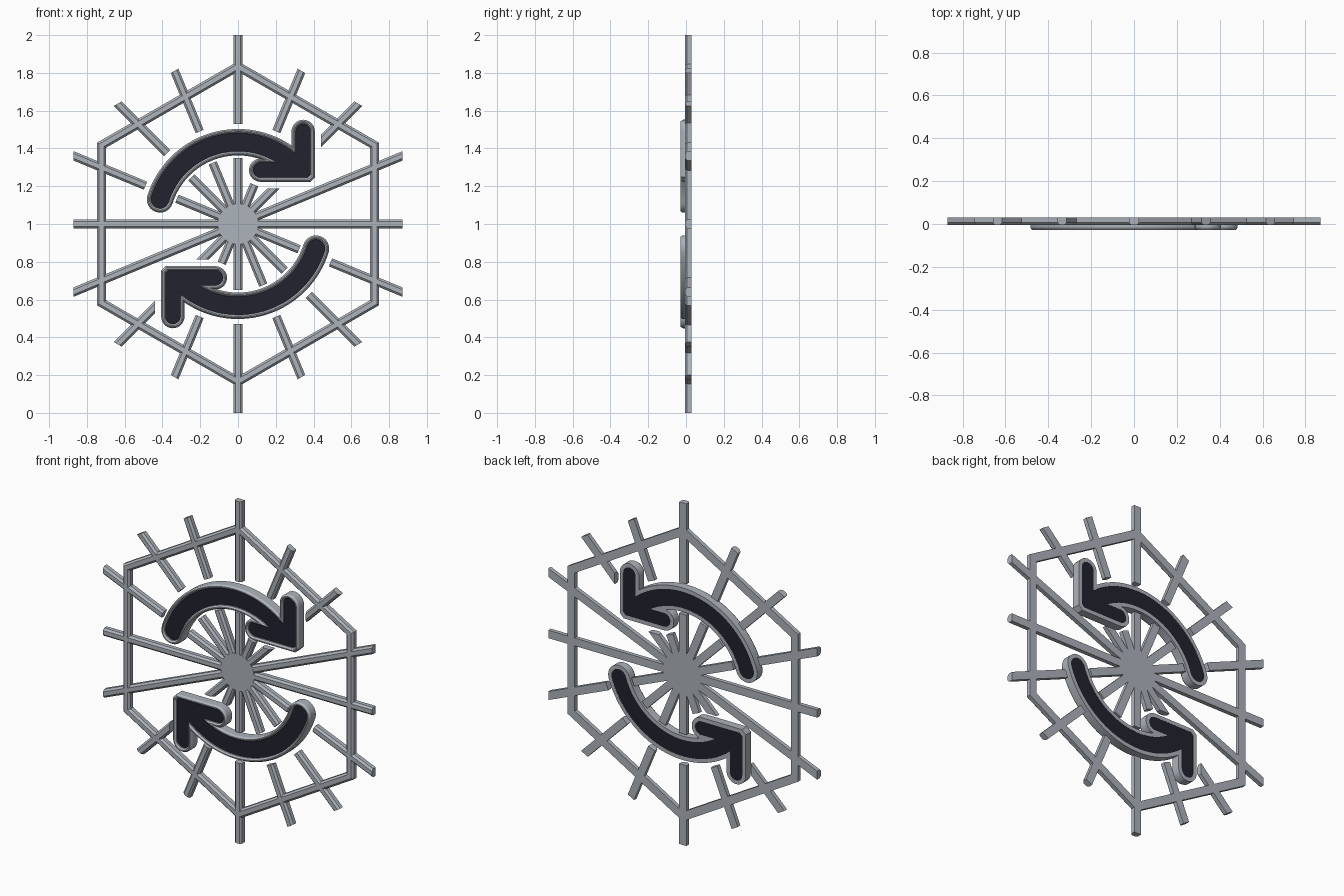
import bpy, bmesh
from math import sin, cos, asin, acos, radians, degrees, pi

if "Cube" in bpy.data.objects:
    bpy.data.objects.remove(bpy.data.objects["Cube"])


def material(name, rgb, rough):
    m = bpy.data.materials.new(name)
    m.use_nodes = True
    m.diffuse_color = (*rgb, 1)
    bsdf = m.node_tree.nodes["Principled BSDF"]
    bsdf.inputs["Base Color"].default_value = (*rgb, 1)
    bsdf.inputs["Roughness"].default_value = rough
    return m


GREY = material("light grey", (0.42, 0.455, 0.50), 0.6)
DARK = material("dark navy", (0.015, 0.016, 0.027), 0.6)

BACK, FRONT, CENTRE = 0.03, -0.005, 1.0
CHAMFER = 0.011


def loft(name, rings, closed=False, cap_mat=0, smooth=False):
    """Bridge outlines given as (list of (x, z), y); cap the ends or close the loop."""
    bm = bmesh.new()
    loops = [[bm.verts.new((x, y, z + CENTRE)) for x, z in pts] for pts, y in rings]
    pairs = list(zip(loops, loops[1:]))
    if closed:
        pairs.append((loops[-1], loops[0]))
    for a, b in pairs:
        for i in range(len(a)):
            j = (i + 1) % len(a)
            bm.faces.new((a[i], a[j], b[j], b[i]))
    if not closed:
        for end in (loops[0], loops[-1]):
            bm.faces.new(end).material_index = cap_mat
    bmesh.ops.recalc_face_normals(bm, faces=bm.faces)
    mesh = bpy.data.meshes.new(name)
    bm.to_mesh(mesh)
    bm.free()
    mesh.materials.append(GREY)
    mesh.materials.append(DARK)
    obj = bpy.data.objects.new(name, mesh)
    bpy.context.collection.objects.link(obj)
    if smooth:
        bpy.ops.object.select_all(action="DESELECT")
        obj.select_set(True)
        bpy.context.view_layer.objects.active = obj
        bpy.ops.object.shade_smooth_by_angle(angle=radians(30))
    return obj


def arc(cx, cz, r, a0, a1, n):
    return [(cx + r * cos(radians(a0 + (a1 - a0) * i / n)),
             cz + r * sin(radians(a0 + (a1 - a0) * i / n))) for i in range(n + 1)]


# Spokes: bars with chamfered fronts, each end cut by a line (normal angle, distance)
def bar_outline(angle, start, end, half):
    a = radians(angle)
    ux, uz = cos(a), sin(a)

    def corner(cut, s):
        n = radians(cut[0])
        nx, nz = cos(n), sin(n)
        r = (cut[1] - s * (ux * nz - uz * nx)) / (ux * nx + uz * nz)
        return r * ux - s * uz, r * uz + s * ux

    return [corner(start, -half), corner(end, -half), corner(end, half), corner(start, half)]


def spoke(name, angle, start, end):
    wide, thin = (bar_outline(angle, start, end, h) for h in (0.023, 0.023 - CHAMFER))
    loft(name, [(wide, BACK), (wide, FRONT + CHAMFER), (thin, FRONT)])


def outer_cut(angle):
    if angle % 180 == 90:
        return angle, 1.0
    return round(angle / 60) * 60, 0.87


# Places where the spokes are interrupted to clear an arrow
gaps = {45: ((90, 0.188), (0, 0.44)), 67.5: ((67.5, 0.225), (67.5, 0.53))}
for turn in (0, 180):
    for k in range(8):
        base = k * 22.5
        angle = base + turn
        hub_cut = (angle, 0.05)
        label = f"spoke_{int(angle / 22.5) + 1}"
        if k < 2:
            spoke(label, angle, hub_cut, outer_cut(angle))
            continue
        inner, outer = gaps.get(base, ((base, 0.35), (base, 0.53)))
        spoke(label + "_inner", angle, hub_cut, (inner[0] + turn, inner[1]))
        spoke(label + "_outer", angle, (outer[0] + turn, outer[1]), outer_cut(angle))

# Hub disc
disc = arc(0, 0, 0.108, 0, 350, 35)
loft("hub", [(disc, BACK), (disc, FRONT - 0.0005)])


# Hexagonal frame
def hexagon(apothem):
    return arc(0, 0, apothem / cos(pi / 6), 30, 330, 5)


OUT, INN = 0.746, 0.699
loft("hexagon_frame", [
    (hexagon(OUT), BACK), (hexagon(OUT), FRONT + CHAMFER), (hexagon(OUT - CHAMFER), FRONT),
    (hexagon(INN + CHAMFER), FRONT), (hexagon(INN), FRONT + CHAMFER), (hexagon(INN), BACK),
], closed=True)


# Curved arrows: one outline, shrunk by t for the rim crest and the dark pocket
def arrow_outline(t, flip):
    radius, shaft, head = 0.433, 0.07 - t, 0.062 - t
    tip_x, tip_z, top_z, barb_x, tail = 0.345, 0.285, 0.49, 0.12, 162.5
    ta = radians(tail)
    ro, ri = radius + shaft, radius - shaft
    cut = head * 0.4
    pts = arc(radius * cos(ta), radius * sin(ta), shaft, tail + 180, tail, 12)[1:-1]
    pts += arc(0, 0, ro, tail, degrees(acos((tip_x - head) / ro)), 32)
    pts += arc(tip_x, top_z, head, 180, 0, 12)
    pts += [(tip_x + head, tip_z - head + cut), (tip_x + head - cut, tip_z - head)]
    barb = arc(barb_x, tip_z, head, 270, 100, 12)
    pts += barb
    pts += arc(0, 0, ri, degrees(asin(barb[-1][1] / ri)), tail, 32)
    return [(x * flip, z * flip) for x, z in pts]


POCKET = 0.022
for name, flip in (("upper_arrow", 1), ("lower_arrow", -1)):
    steps = [(POCKET, BACK - 0.001), (POCKET, BACK), (0, BACK), (0, -0.017),
             (0.008, -0.029), (0.014, -0.029), (POCKET, -0.02), (POCKET, -0.012)]
    loft(name, [(arrow_outline(t, flip), y) for t, y in steps], cap_mat=1, smooth=True)
